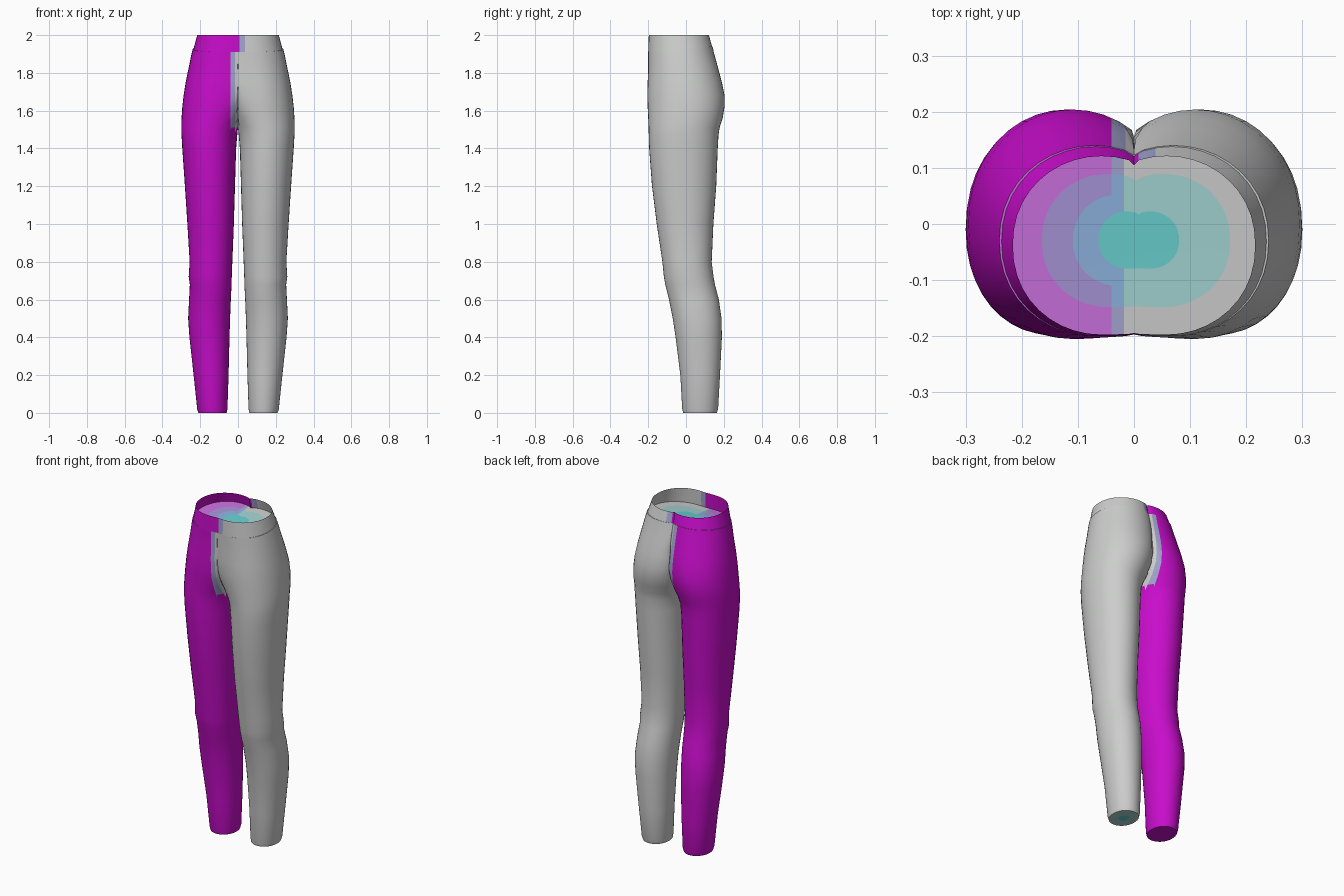
import bpy, bmesh
from math import pi, cos, sin

cube = bpy.data.objects.get("Cube")
if cube:
    bpy.data.objects.remove(cube)


def material(name, r, g, b):
    m = bpy.data.materials.new(name)
    m.use_nodes = True
    m.diffuse_color = (r, g, b, 1)
    m.node_tree.nodes["Principled BSDF"].inputs["Base Color"].default_value = (r, g, b, 1)
    return m


MATS = [
    material("light grey", .6, .61, .6),
    material("magenta", .58, .004, .6),
    material("seam lilac", .36, .37, .62),
    material("pale teal", .36, .65, .64),
    material("teal", .14, .62, .62),
    material("soft purple", .58, .16, .72),
    material("violet", .38, .29, .67),
    material("dusty blue", .26, .44, .72),
]
GREY, MAGENTA, LILAC, PALE, TEAL, PURPLE, VIOLET, BLUE = range(len(MATS))
SEGMENTS = 40

# Sections of one leg: height, outer x, inner x, front y, back y.
# A negative inner x means the two halves merge at the middle.
SEAM = (1.91, .24, -.1, -.2, .14)
LEG = [
    (0, .21, .06, -.015, .163), (.02, .216, .056, -.02, .17),
    (.2, .235, .05, -.03, .18), (.4, .257, .045, -.055, .19),
    (.5, .264, .042, -.07, .188), (.6, .259, .038, -.09, .174),
    (.68, .255, .034, -.11, .153), (.72, .261, .033, -.117, .146),
    (.8, .256, .03, -.125, .136), (1, .268, .022, -.155, .145),
    (1.2, .281, .016, -.18, .16), (1.4, .295, .01, -.195, .168),
    (1.47, .299, .004, -.197, .172), (1.51, .3, -.01, -.198, .178),
    (1.56, .299, -.03, -.2, .194), (1.62, .295, -.055, -.203, .204),
    (1.68, .288, -.07, -.205, .204), (1.75, .277, -.085, -.203, .19),
    (1.82, .262, -.095, -.2, .17), (1.88, .248, -.1, -.2, .149), SEAM,
]


def section(row):
    """Closed ring from the inner side, round the front, outside and back."""
    z, outer, inner, front, back = row
    cx, rx = (outer + inner) / 2, (outer - inner) / 2
    cy, ry = (front + back) / 2, (back - front) / 2
    flat = min(1, max(.15, (1.75 - z) / .25))
    tilt = .09 * max(0, (z - 1.8) / .11) if z < 1.95 else 0
    pts = []
    for i in range(SEGMENTS):
        t = -pi + 2 * pi * i / SEGMENTS
        c, s = cos(t), sin(t)
        power = flat if c < 0 and s < 0 and inner < 0 else .93
        s = abs(s) ** power * (1 if s > 0 else -1)
        x, y = max(0, cx + rx * c), cy + ry * s
        pts.append((x, y, z + tilt * (y + .2)))
    return pts


def outline(row):
    """Whole waist loop made from one section and its mirror image."""
    pts = section(row)
    keep = [i for i, p in enumerate(pts) if p[0] > 0]
    half = pts[keep[0] - 1:keep[-1] + 2]
    return half + [(-x, y, z) for x, y, z in reversed(half[1:-1])]


def loft(bm, rings):
    rows = [[bm.verts.new(p) for p in ring] for ring in rings]
    for a, b in zip(rows, rows[1:]):
        for i in range(len(a)):
            j = (i + 1) % len(a)
            bm.faces.new((a[i], a[j], b[j], b[i]))
    return rows


def shrink(ring, k, centre):
    return [tuple(c + (v - c) * k for v, c in zip(p, centre)) for p in ring]


def split(bm, *positions):
    for x in positions:
        bmesh.ops.bisect_plane(bm, geom=bm.verts[:] + bm.edges[:] + bm.faces[:],
                               plane_co=(x, 0, 0), plane_no=(1, 0, 0), dist=.0005)


def finish(bm, name, rule):
    me = bpy.data.meshes.new(name)
    for m in MATS:
        me.materials.append(m)
    for f in bm.faces:
        f.material_index = rule(f.calc_center_median())
    bm.to_mesh(me)
    bm.free()
    ob = bpy.data.objects.new(name, me)
    bpy.context.collection.objects.link(ob)
    bpy.ops.object.select_all(action='DESELECT')
    bpy.context.view_layer.objects.active = ob
    ob.select_set(True)
    bpy.ops.object.shade_smooth_by_angle(angle=.7)
    return ob


# Legs and hips: one half, opened along the middle, then mirrored
bm = bmesh.new()
loft(bm, [section(r) for r in LEG])
middle = [f for f in bm.faces if all(v.co.x < 1e-5 for v in f.verts)]
bmesh.ops.delete(bm, geom=middle, context='FACES')
copy = bmesh.ops.duplicate(bm, geom=bm.verts[:] + bm.edges[:] + bm.faces[:])["geom"]
for v in copy:
    if isinstance(v, bmesh.types.BMVert):
        v.co.x = -v.co.x
bmesh.ops.reverse_faces(bm, faces=[f for f in copy if isinstance(f, bmesh.types.BMFace)])
bmesh.ops.remove_doubles(bm, verts=bm.verts[:], dist=.0005)
split(bm, -.04, -.015)


def leg_colour(c):
    if c.z < 1.5:
        return MAGENTA if c.x < 0 else GREY
    return MAGENTA if c.x < -.04 else LILAC if c.x < -.015 else GREY


finish(bm, "leggings", leg_colour)

# Closed ankle ends
for side, name in ((1, "left_ankle_end"), (-1, "right_ankle_end")):
    bm = bmesh.new()
    ring = [(x * side, y, z) for x, y, z in section(LEG[0])]
    if side > 0:
        ring.reverse()
    centre = (side * .135, .074, 0)
    rows = loft(bm, [ring, shrink(ring, .85, centre), shrink(ring, .35, centre)])
    bm.faces.new(rows[-1])

    def ankle_colour(c):
        if side < 0:
            return MAGENTA
        d = ((c.x - .135) ** 2 + (c.y - .074) ** 2) ** .5
        return TEAL if d < .01 else PALE if d < .065 else GREY

    finish(bm, name, ankle_colour)

# Waistband: a thin open band narrowing upward
bm = bmesh.new()
loft(bm, [outline((1.91, .236, -.1, -.2, .138)),
          outline((2, .216, -.1, -.197, .121))])
split(bm, .008, .038)
finish(bm, "waistband", lambda c: MAGENTA if c.x < .008 else LILAC if c.x < .038 else GREY)

# Inner waist panel with nested rings of colour
bm = bmesh.new()
ring = outline(SEAM)
centre = (.012, -.028, 1.925)
STEPS = (1, .7, .48, .3)
rows = loft(bm, [shrink(ring, k, centre) for k in STEPS])
bm.faces.new(rows[-1])
# Ring number is stored before the panel is cut
level = bm.faces.layers.int.new("ring")
for n, f in enumerate(bm.faces):
    f[level] = n // len(ring)
split(bm, -.04, -.018)
LEFT = (PURPLE, VIOLET, BLUE, TEAL)
RIGHT = (GREY, PALE, PALE, TEAL)
bm.faces.ensure_lookup_table()
chosen = {}
for f in bm.faces:
    c, n = f.calc_center_median(), f[level]
    strip = LILAC if n == 0 else BLUE if n < 3 else TEAL
    chosen[c.to_tuple(5)] = LEFT[n] if c.x < -.04 else strip if c.x < -.018 else RIGHT[n]
finish(bm, "inner_waist_panel", lambda c: chosen[c.to_tuple(5)])
